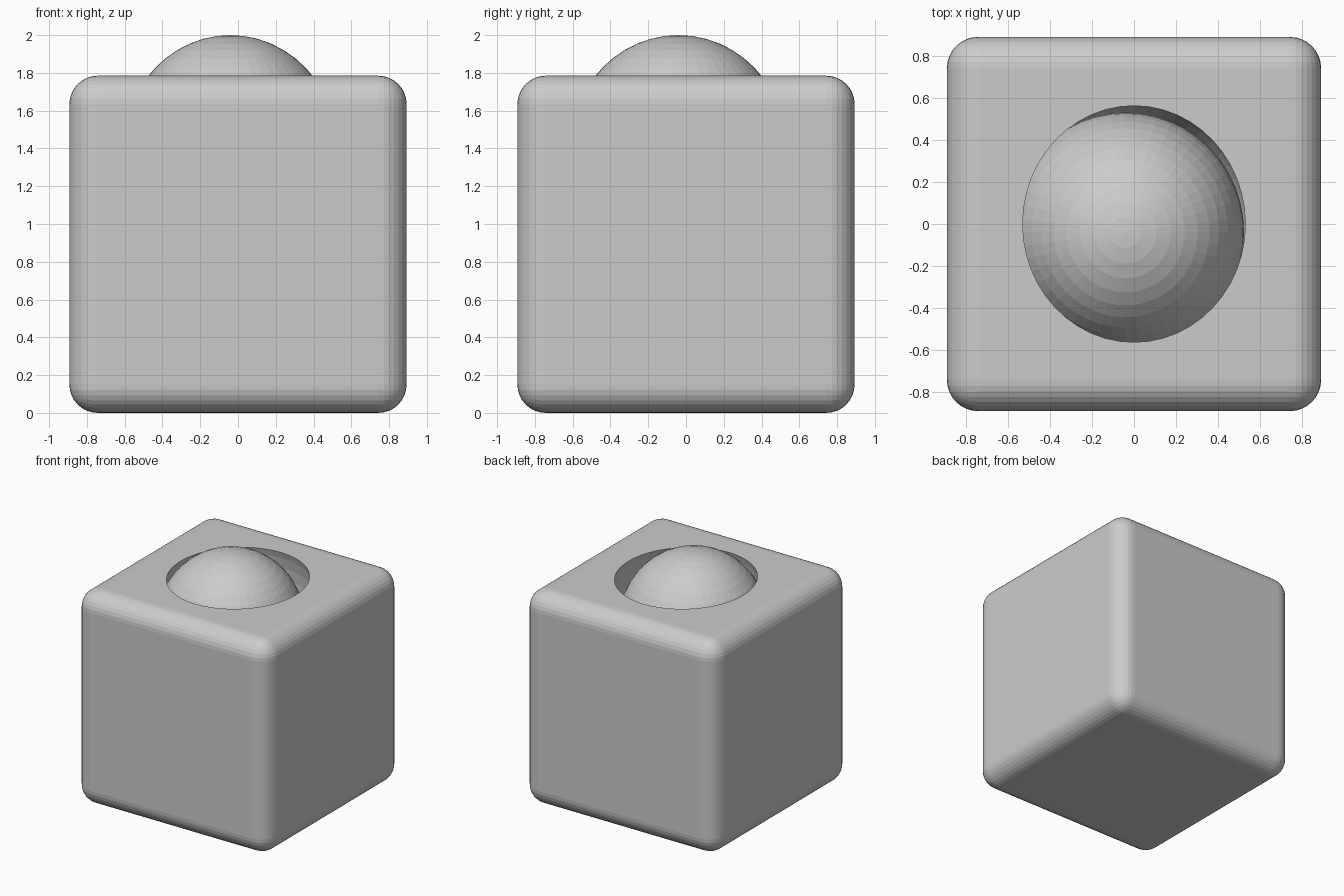
import bpy

if "Cube" in bpy.data.objects:
    bpy.data.objects.remove(bpy.data.objects["Cube"])

SIDE = 1.785      # cube edge length
TOP = 2.0         # top of the ball


def ellipsoid(name, centre, radii):
    bpy.ops.mesh.primitive_uv_sphere_add(segments=48, ring_count=24, radius=1, location=centre)
    ob = bpy.context.object
    ob.name = name
    ob.scale = radii
    bpy.ops.object.transform_apply(location=False, rotation=False, scale=True)
    return ob


# socket cutter, slightly wider below the rim
cutter = ellipsoid("socket_cutter", (0, 0, 1.55), (0.565, 0.60, 0.70))
cutter.hide_render = True
cutter.hide_set(True)

# rounded block with a round socket in the top
bpy.ops.mesh.primitive_cube_add(size=SIDE, location=(0, 0, SIDE / 2))
block = bpy.context.object
block.name = "rounded_block"
bevel = block.modifiers.new("round_edges", "BEVEL")
bevel.width = 0.15
bevel.segments = 8
cut = block.modifiers.new("socket", "BOOLEAN")
cut.operation = "DIFFERENCE"
cut.solver = "EXACT"
cut.object = cutter
bpy.ops.object.modifier_apply(modifier=bevel.name)
bpy.ops.object.modifier_apply(modifier=cut.name)
bpy.data.objects.remove(cutter, do_unlink=True)

# faceted ball resting off-centre in the socket
ellipsoid("ball", (-0.04, -0.04, TOP - 0.595), (0.565, 0.572, 0.595))
